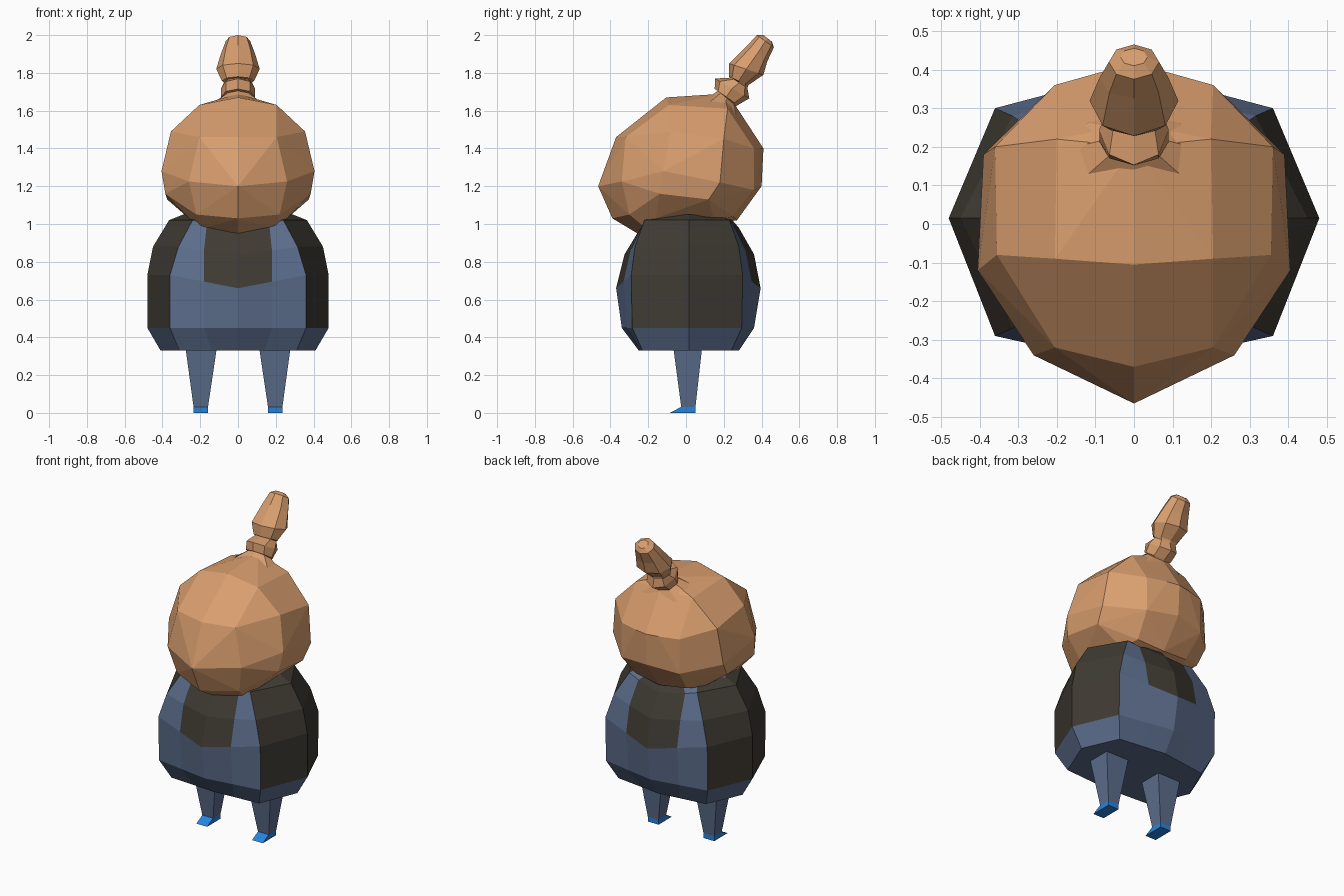
import bpy, bmesh, math

if "Cube" in bpy.data.objects:
    bpy.data.objects.remove(bpy.data.objects["Cube"])


def material(name, rgb):
    m = bpy.data.materials.new(name)
    m.diffuse_color = (*rgb, 1)
    m.use_nodes = True
    m.node_tree.nodes["Principled BSDF"].inputs["Base Color"].default_value = m.diffuse_color
    return m


TAN = material("tan", (0.69, 0.34, 0.155))
BLUE = material("slate_blue", (0.107, 0.155, 0.263))
DARK = material("dark_panel", (0.05, 0.043, 0.033))
SHOE = material("bright_blue", (0.02, 0.23, 0.75))


def finish(name, bm, mats):
    bmesh.ops.recalc_face_normals(bm, faces=bm.faces[:])
    me = bpy.data.meshes.new(name)
    bm.to_mesh(me)
    bm.free()
    for m in mats:
        me.materials.append(m)
    ob = bpy.data.objects.new(name, me)
    bpy.context.collection.objects.link(ob)
    return ob


def loft(name, rings, mats, pick=lambda ring, col: 0):
    """Skin a list of equal-length vertex rings and cap both ends."""
    bm = bmesh.new()
    rows = [[bm.verts.new(p) for p in r] for r in rings]
    n = len(rows[0])
    for i in range(len(rows) - 1):
        for j in range(n):
            k = (j + 1) % n
            f = bm.faces.new((rows[i][j], rows[i][k], rows[i + 1][k], rows[i + 1][j]))
            f.material_index = pick(i, j)
    bm.faces.new(rows[0])
    bm.faces.new(rows[-1])
    return finish(name, bm, mats)


# Body: 12-sided rings with dark panels on the sides, chest and back
def body_ring(zc, zs, yf, yb, xp, xc, yc, xs):
    t = xp / xc
    zm = zc + (zs - zc) * 0.5
    half = [(xp, yf + (-yc - yf) * t, zm), (xc, -yc, zs), (xs, 0.015, zs),
            (xc, yc + 0.01, zs), (xp, yb + (yc + 0.01 - yb) * t, zm)]
    return ([(0, yf, zc)] + half + [(0, yb, zc)]
            + [(-x, y, z) for x, y, z in reversed(half)])


def panel(ring, col):
    c = col % 6
    return int((c in (2, 3) and ring >= 1) or (c in (0, 5) and ring >= 2))


loft("body", [body_ring(*r) for r in (
    (0.33, 0.33, -0.25, 0.28, 0.14, 0.31, 0.23, 0.41),
    (0.45, 0.45, -0.34, 0.36, 0.18, 0.36, 0.285, 0.48),
    (0.66, 0.73, -0.37, 0.395, 0.18, 0.36, 0.29, 0.48),
    (0.84, 0.88, -0.325, 0.36, 0.18, 0.315, 0.27, 0.45),
    (0.98, 1.02, -0.24, 0.28, 0.165, 0.24, 0.22, 0.365),
    (1.05, 1.05, -0.12, 0.22, 0.10, 0.18, 0.14, 0.29))], [BLUE, DARK], panel)

# Head: faceted lump described by the right half of its points
HEAD = [
    (0, -0.465, 1.20), (0, -0.37, 1.46), (0, -0.39, 1.03),
    (0.205, -0.32, 1.46), (0.26, -0.34, 1.225), (0.22, -0.30, 1.05),
    (0, -0.105, 1.67), (0.205, -0.09, 1.63), (0.355, -0.08, 1.49),
    (0.405, -0.12, 1.28), (0.385, -0.14, 1.16),
    (0.26, -0.16, 1.03), (0, -0.24, 0.94), (0.19, -0.21, 0.975),
    (0, 0.20, 1.69), (0.20, 0.22, 1.61), (0.36, 0.20, 1.45),
    (0.39, 0.18, 1.22), (0.375, 0.12, 1.13), (0.22, 0.15, 1.02),
    (0, 0.26, 1.63), (0.08, 0.395, 1.40), (0, 0.41, 1.40), (0.205, 0.36, 1.40),
    (0, 0.40, 1.20), (0.205, 0.36, 1.18), (0.18, 0.25, 1.04), (0, 0.27, 1.02)]
bm = bmesh.new()
for x, y, z in HEAD:
    bm.verts.new((x, y, z))
    if x:
        bm.verts.new((-x, y, z))
res = bmesh.ops.convex_hull(bm, input=bm.verts[:])
bmesh.ops.delete(bm, geom=[v for v in bm.verts if not v.link_faces], context='VERTS')
bmesh.ops.dissolve_limit(bm, angle_limit=math.radians(4), verts=bm.verts[:], edges=bm.edges[:])
finish("head", bm, [TAN])


# Topknot: tilted eight-sided rings given by front point, back point, half width
def knot_ring(yf, zf, yb, zb, w):
    out = []
    for i in range(8):
        a = math.tau * i / 8
        t = (1 - math.cos(a)) / 2
        out.append((w * math.sin(a), yf + (yb - yf) * t, zf + (zb - zf) * t))
    return out


loft("topknot", [knot_ring(*r) for r in (
    (0.10, 1.66, 0.29, 1.57, 0.17),
    (0.17, 1.705, 0.265, 1.625, 0.08),
    (0.152, 1.715, 0.275, 1.63, 0.09),
    (0.153, 1.77, 0.335, 1.665, 0.09),
    (0.24, 1.775, 0.325, 1.72, 0.075),
    (0.228, 1.78, 0.33, 1.735, 0.085),
    (0.228, 1.85, 0.41, 1.79, 0.115),
    (0.325, 1.945, 0.43, 1.86, 0.09),
    (0.375, 2.0, 0.465, 1.935, 0.065),
    (0.41, 2.0, 0.455, 1.965, 0.035))], [TAN])


# Legs and wedge shoes, mirrored left and right
def quad(cx, w, y0, y1, z):
    return [(cx - w, y0, z), (cx + w, y0, z), (cx + w, y1, z), (cx - w, y1, z)]


for side, s in (("left", 1), ("right", -1)):
    loft(side + "_leg", [quad(0.197 * s, 0.038, -0.025, 0.05, 0.03),
                         quad(0.195 * s, 0.083, -0.067, 0.085, 0.345)], [BLUE])
    loft(side + "_shoe", [quad(0.197 * s, 0.038, -0.085, 0.05, 0),
                          quad(0.197 * s, 0.038, -0.025, 0.05, 0.032)], [SHOE])
